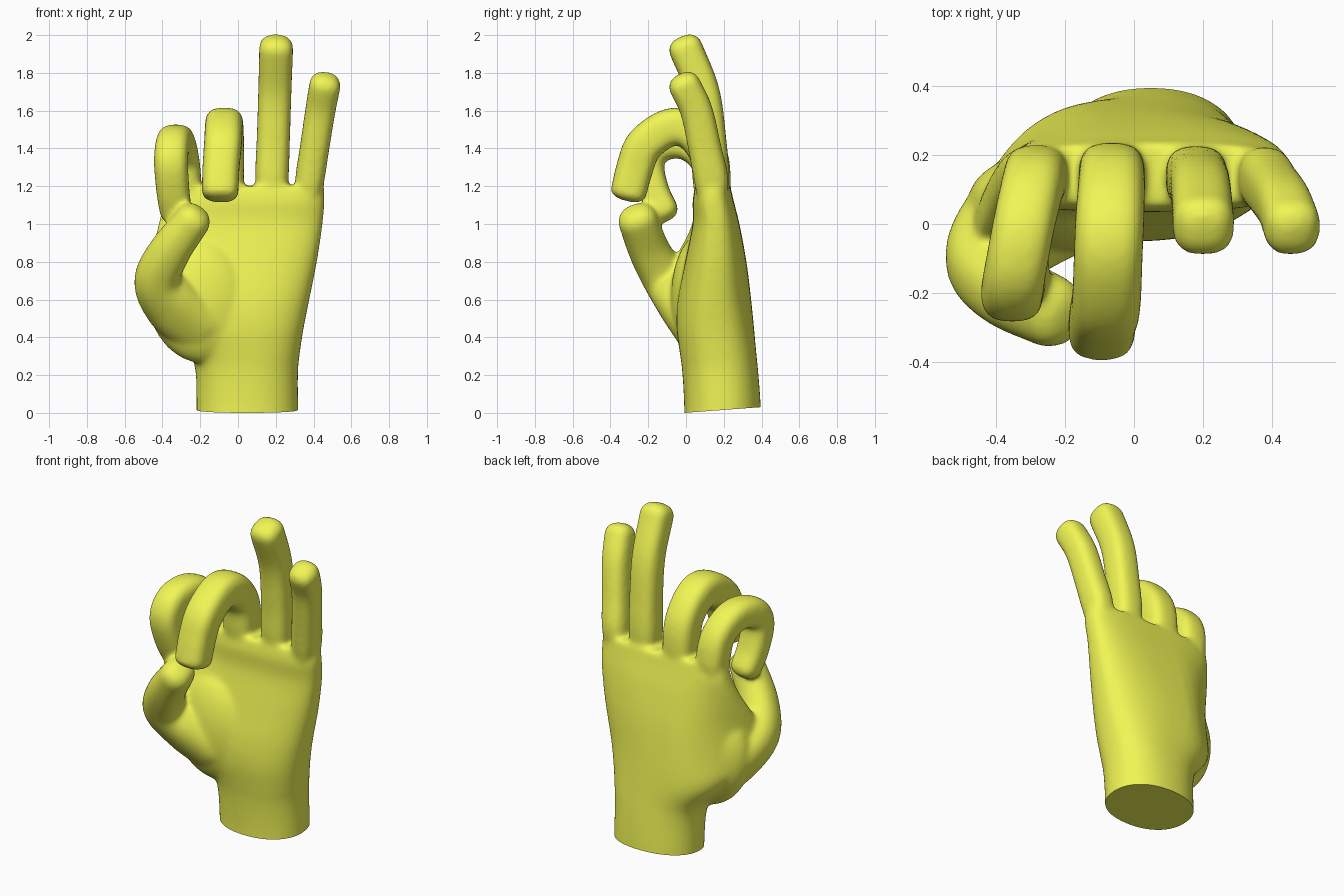
import bpy, bmesh
from math import sin, cos, pi, radians, copysign
from mathutils import Vector, Matrix

if "Cube" in bpy.data.objects:
    bpy.data.objects.remove(bpy.data.objects["Cube"])

bm = bmesh.new()
N = 48


def loop(n):
    """Unit superellipse points; a higher n is boxier."""
    f = lambda v: copysign(abs(v) ** (2 / n), v)
    return [(f(cos(2 * pi * i / N)), f(sin(2 * pi * i / N))) for i in range(N)]


def loft(rings):
    """Skin closed rings of points and cap both ends."""
    vs = [[bm.verts.new(p) for p in r] for r in rings]
    for a, b in zip(vs, vs[1:]):
        for i in range(N):
            j = (i + 1) % N
            bm.faces.new((a[i], a[j], b[j], b[i]))
    bm.faces.new(vs[0][::-1])
    bm.faces.new(vs[-1])


def smooth_path(pts, steps=6):
    """Catmull-Rom through vectors of any size."""
    p = [Vector(q) for q in pts]
    p = [2 * p[0] - p[1]] + p + [2 * p[-1] - p[-2]]
    out = []
    for i in range(1, len(p) - 2):
        a, b, c, d = p[i - 1:i + 3]
        for k in range(steps):
            t = k / steps
            out.append(0.5 * (2 * b + (c - a) * t + (2 * a - 5 * b + 4 * c - d) * t * t
                              + (3 * b - a - 3 * c + d) * t ** 3))
    return out + [p[-2]]


def finger(pts, n=2.8, cap=0.06, side=(1, 0, 0)):
    """Sweep along points (x, y, z, half width, half thickness), rounded tip."""
    path = smooth_path(pts)
    shape = loop(n)
    rings = []

    def ring(c, t, w, h):
        s = Vector(side)
        s = (s - t * s.dot(t)).normalized()
        u = t.cross(s)
        rings.append([c + s * (w * a) + u * (h * b) for a, b in shape])

    for i, q in enumerate(path):
        t = (path[min(i + 1, len(path) - 1)].xyz - path[max(i - 1, 0)].xyz).normalized()
        ring(q.xyz, t, q[3], q[4])
    for k in range(1, 6):
        a = radians(15 * k)
        ring(q.xyz + t * (cap * sin(a)), t, q[3] * cos(a) ** .8, q[4] * cos(a) ** .8)
    loft(rings)


# Wrist and palm: z, left, right, front, back, squareness, droop toward the thumb
palm = [(-.12, -.22, .318, -.01, .40, 2.2, 0), (.05, -.22, .318, -.01, .395, 2.2, 0),
        (.22, -.225, .318, -.02, .382, 2.3, 0), (.32, -.26, .328, -.033, .372, 2.4, .01),
        (.45, -.38, .348, -.05, .36, 2.5, .07), (.60, -.48, .378, -.045, .345, 2.5, .16),
        (.80, -.465, .418, -.005, .32, 2.6, .155), (1.0, -.42, .448, .035, .283, 2.8, .07),
        (1.12, -.39, .458, .035, .253, 3.0, 0), (1.20, -.375, .455, .05, .235, 3.0, 0)]
rings = []
for z, l, r, f, b, n, droop in smooth_path(palm, 4):
    ring = []
    for u, v in loop(n):
        x, y = (l + r) / 2 + u * (r - l) / 2, (f + b) / 2 + v * (b - f) / 2
        ring.append((x, y - droop * max(0, (-x - .1) / .35) ** 2, z))
    rings.append(ring)
loft(rings)

# Thumb mound
bmesh.ops.create_uvsphere(bm, u_segments=48, v_segments=32, radius=1,
                          matrix=Matrix.Translation((-.20, .07, .60))
                          @ Matrix.Rotation(radians(-10), 4, 'Y')
                          @ Matrix.Diagonal((.28, .15, .34, 1)))
# Thumb
finger([(-.20, .08, .46, .17, .15), (-.34, .0, .58, .16, .15), (-.425, -.10, .70, .125, .125),
        (-.365, -.19, .85, .11, .11), (-.24, -.255, 1.02, .095, .105)], 2.3, .08)
# Index finger, curled back toward the palm
finger([(-.29, .14, 1.08, .07, .07), (-.285, .14, 1.2, .09, .09), (-.295, .11, 1.34, .09, .09),
        (-.32, -.0, 1.43, .09, .09), (-.345, -.135, 1.42, .09, .09),
        (-.355, -.2, 1.33, .09, .085), (-.345, -.17, 1.18, .088, .08),
        (-.33, -.12, 1.07, .085, .08)])
# Middle finger, hooked forward
finger([(-.065, .135, 1.08, .08, .08), (-.065, .137, 1.22, .095, .1), (-.065, .115, 1.38, .097, .1),
        (-.07, .02, 1.495, .1, .1), (-.075, -.09, 1.51, .1, .1), (-.08, -.22, 1.42, .1, .1),
        (-.09, -.27, 1.30, .098, .098), (-.095, -.305, 1.165, .097, .095)], 3, .045)
# Ring finger
finger([(.18, .135, 1.08, .07, .07), (.18, .137, 1.25, .088, .09), (.187, .125, 1.45, .088, .088),
        (.195, .09, 1.70, .088, .088), (.202, -.003, 1.933, .09, .09)], 2.8, .065)
# Little finger
finger([(.36, .135, 1.06, .05, .06), (.378, .135, 1.22, .076, .09), (.405, .10, 1.40, .078, .088),
        (.436, .055, 1.60, .08, .086), (.46, -.008, 1.735, .083, .085)], 2.6, .065)

bmesh.ops.recalc_face_normals(bm, faces=bm.faces)
mesh = bpy.data.meshes.new("hand")
bm.to_mesh(mesh)
bm.free()
hand = bpy.data.objects.new("hand", mesh)
bpy.context.collection.objects.link(hand)

# Fuse the parts into one smooth skin
fuse = hand.modifiers.new("fuse", 'REMESH')
fuse.mode = 'VOXEL'
fuse.voxel_size = .012
soft = hand.modifiers.new("soften", 'SMOOTH')
soft.factor, soft.iterations = .5, 20
fused = bpy.data.meshes.new_from_object(
    hand.evaluated_get(bpy.context.evaluated_depsgraph_get()))
hand.modifiers.clear()

# Cut the wrist off flat, slightly tilted
bm = bmesh.new()
bm.from_mesh(fused)
bmesh.ops.bisect_plane(bm, geom=bm.verts[:] + bm.edges[:] + bm.faces[:],
                       plane_co=(0, -.01, 0), plane_no=(0, -.075, 1), clear_inner=True)
bmesh.ops.holes_fill(bm, edges=[e for e in bm.edges if e.is_boundary], sides=0)
bmesh.ops.recalc_face_normals(bm, faces=bm.faces)
bm.to_mesh(fused)
bm.free()
hand.data = fused

skin = bpy.data.materials.new("yellow")
skin.diffuse_color = (.88, .92, .09, 1)
skin.use_nodes = True
skin.node_tree.nodes["Principled BSDF"].inputs["Base Color"].default_value = skin.diffuse_color
hand.data.materials.clear()
hand.data.materials.append(skin)
bpy.context.view_layer.objects.active = hand
hand.select_set(True)
bpy.ops.object.shade_smooth_by_angle(angle=radians(50))
